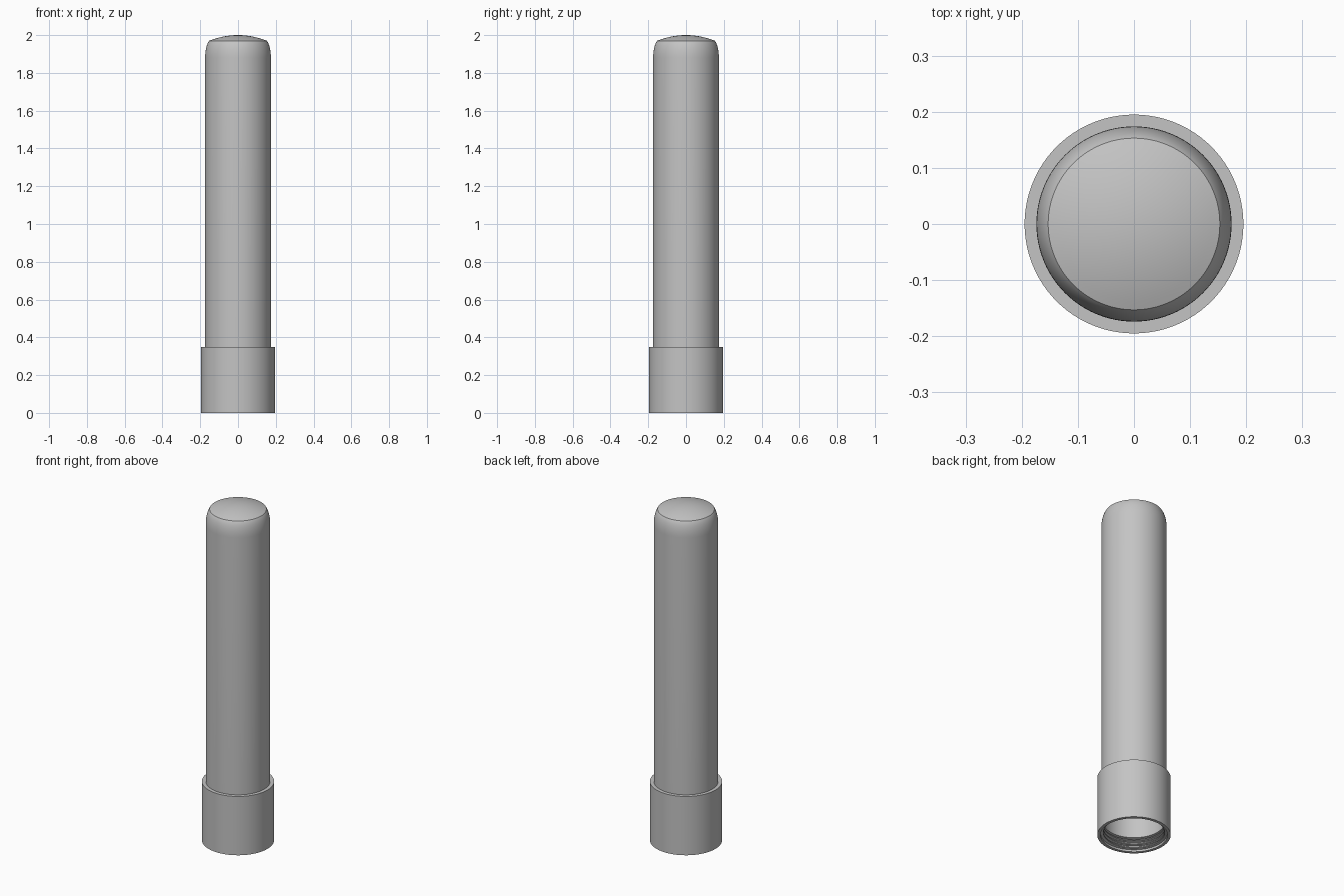
import bpy, bmesh, math

cube = bpy.data.objects.get("Cube")
if cube:
    bpy.data.objects.remove(cube, do_unlink=True)

SEGMENTS = 96

grey = bpy.data.materials.new("plain grey")
grey.use_nodes = True
colour = (0.55, 0.55, 0.55, 1)
grey.diffuse_color = colour
grey.node_tree.nodes["Principled BSDF"].inputs["Base Color"].default_value = colour


def revolve(name, profile, closed=False):
    """Spin a (radius, height) profile about the z axis."""
    bm = bmesh.new()
    verts = [bm.verts.new((r, 0, z)) for r, z in profile]
    pairs = list(zip(verts, verts[1:]))
    if closed:
        pairs.append((verts[-1], verts[0]))
    edges = [bm.edges.new(p) for p in pairs]
    bmesh.ops.spin(bm, geom=verts + edges, cent=(0, 0, 0), axis=(0, 0, 1),
                   angle=math.tau, steps=SEGMENTS, use_duplicate=False)
    bmesh.ops.remove_doubles(bm, verts=bm.verts, dist=1e-5)
    bmesh.ops.recalc_face_normals(bm, faces=bm.faces)
    mesh = bpy.data.meshes.new(name)
    bm.to_mesh(mesh)
    bm.free()
    mesh.materials.append(grey)
    obj = bpy.data.objects.new(name, mesh)
    bpy.context.collection.objects.link(obj)
    bpy.ops.object.select_all(action='DESELECT')
    obj.select_set(True)
    bpy.context.view_layer.objects.active = obj
    bpy.ops.object.shade_smooth_by_angle(angle=math.radians(25))
    return obj


def end_profile(radius, cap_radius, start, shoulder, top, steps=10):
    """Rounded shoulder followed by a shallow dome, ending on the axis."""
    sweep = math.radians(65)
    points = []
    for i in range(steps + 1):
        a = sweep * i / steps
        r = radius - (radius - cap_radius) * (1 - math.cos(a)) / (1 - math.cos(sweep))
        points.append((r, start + (shoulder - start) * math.sin(a) / math.sin(sweep)))
    for i in range(1, steps + 1):
        t = 1 - i / steps
        points.append((cap_radius * t, top - (top - shoulder) * t * t))
    return points


# Hollow tube with a domed end
LEDGE = 0.35
outer = [(0.174, LEDGE)] + end_profile(0.174, 0.153, 1.88, 1.97, 2.0)
inner = [(0.163, LEDGE)] + end_profile(0.163, 0.143, 1.87, 1.955, 1.985)
revolve("tube", outer + inner[::-1], closed=True)

# Wider collar with grooves inside its mouth
bore, groove = 0.163, 0.178
collar = [(bore, LEDGE), (0.195, LEDGE), (0.195, 0), (groove, 0)]
for i in range(3):
    z = 0.012 + 0.022 * i
    collar += [(groove, z), (bore, z + 0.003), (bore, z + 0.009), (groove, z + 0.012)]
collar += [(groove, 0.075), (bore, 0.078)]
revolve("collar", collar, closed=True)
